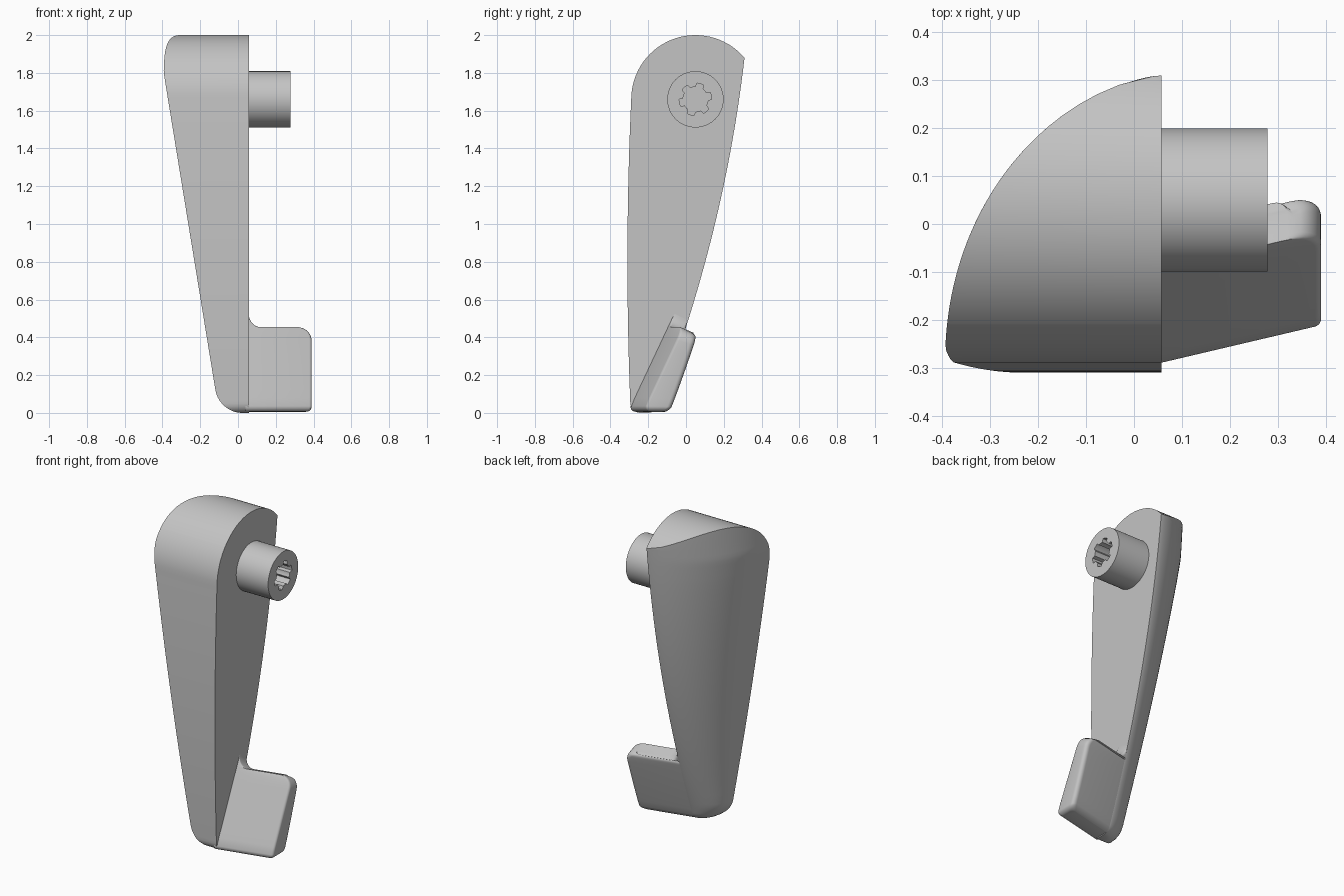
import bpy, bmesh
from math import sin, cos, pi, sqrt

cube = bpy.data.objects.get("Cube")
if cube:
    bpy.data.objects.remove(cube, do_unlink=True)

grey = bpy.data.materials.new("plain_grey")
grey.use_nodes = True
GREY = (0.55, 0.55, 0.55, 1)
grey.diffuse_color = GREY
grey.node_tree.nodes["Principled BSDF"].inputs["Base Color"].default_value = GREY


def loft(name, rings):
    """Skin a list of equal-length closed rings and cap both ends."""
    bm = bmesh.new()
    rows = [[bm.verts.new(p) for p in ring] for ring in rings]
    n = len(rows[0])
    for a, b in zip(rows, rows[1:]):
        for i in range(n):
            j = (i + 1) % n
            bm.faces.new((a[i], a[j], b[j], b[i]))
    bm.faces.new(rows[0])
    bm.faces.new(rows[-1])
    bmesh.ops.remove_doubles(bm, verts=bm.verts, dist=1e-5)
    bmesh.ops.recalc_face_normals(bm, faces=bm.faces)
    mesh = bpy.data.meshes.new(name)
    bm.to_mesh(mesh)
    bm.free()
    mesh.materials.append(grey)
    mesh.shade_smooth()
    mesh.set_sharp_from_angle(angle=pi / 6)
    obj = bpy.data.objects.new(name, mesh)
    bpy.context.collection.objects.link(obj)
    return obj


def rounding(d, r):
    """Inset of a quarter-round of radius r at distance d from its end."""
    return r - sqrt(max(0, r * r - (r - d) ** 2)) if d < r else 0


FLAT = 0.057                        # inner flat side of the handle
AXIS_Y, AXIS_Z, TOP_R = 0.05, 1.66, 0.34


def back_edge(z):
    """Back outline shared by the handle and the tab."""
    return -0.16 + 0.385 * z - 0.0719 * z * z - rounding(z, 0.04)


# Handle body: tapering sections with a curved back, rounded over at the top
def body_section(z, n=28):
    back = end = back_edge(z)
    front = -0.31 + 0.02 * ((z - 0.8) / 0.86) ** 2 + rounding(z, 0.05)
    left = max(-0.394, -0.10 - 0.163 * z) + rounding(z, 0.12)
    base = front
    if z > AXIS_Z:
        base = -0.29
        half = sqrt(max(0, TOP_R ** 2 - (z - AXIS_Z) ** 2))
        front, end = AXIS_Y - half, min(back, AXIS_Y + half)
    ring = [(FLAT, front, z)]
    for k in range(n + 1):
        y = front + (end - front) * sin(k / n * pi / 2)
        u = max(0, min(1, (y - base) / (back - base)))
        ring.append((FLAT - (FLAT - left) * (1 - u ** 2.1) ** 0.63, y, z))
    return ring + [(FLAT, end, z)]


heights = [0.12 * (1 - cos(i / 10 * pi / 2)) for i in range(10)]
heights += [0.12 + (AXIS_Z - 0.12) * i / 24 for i in range(24)]
heights += [AXIS_Z + TOP_R * sin(i / 20 * pi / 2) for i in range(21)]
heights = sorted(heights + [1.879])
loft("handle_body", [body_section(z) for z in heights])


# Thumb tab: leaning plate with rounded corners and a fillet into the body
LOW, HIGH, TIP, ROOT = 0.006, 0.455, 0.39, 0.04


def tab_section(z, right):
    u = min(1, (z - LOW) / (HIGH - LOW))
    z_back = z - 0.035 * u
    y_front = -0.285 + 0.47 * (z - 0.05) + rounding(z - LOW, 0.045)
    y_back = back_edge(z_back)
    if z < HIGH:
        y_back -= rounding(HIGH - z, 0.02)
    depth = y_back - y_front

    def point(x, t):
        y = y_front + t + 0.235 * (x - FLAT)
        return (x, y, z + (z_back - z) * t / depth)

    r = min(0.03, (right - ROOT) * 0.5, depth * 0.5)
    s = r * 0.4
    ring = [point(ROOT, 0)]
    for k in range(5):
        a = k / 4 * pi / 2
        ring.append(point(right - s + s * sin(a), s - s * cos(a)))
    for k in range(7):
        a = k / 6 * pi / 2
        ring.append(point(right - r + r * cos(a), depth - r + r * sin(a)))
    return ring + [point(ROOT, depth)]


steps = [i / 8 for i in range(9)]
corner = [1 - cos(s * pi / 2) for s in steps]
rows = [(LOW + 0.03 * c, TIP - rounding(0.03 * c, 0.03)) for c in corner]
rows += [(LOW + 0.03 + (HIGH - LOW - 0.1) * s, TIP) for s in steps[1:]]
rows += [(HIGH - 0.07 * c, TIP - rounding(0.07 * c, 0.07)) for c in corner[-2::-1]]
rows += [(HIGH + 0.07 * c, FLAT + rounding(0.07 * c, 0.07)) for c in corner]
loft("thumb_tab", [tab_section(z, right) for z, right in rows])


# Pivot peg: cylinder with a splined socket in its end
def peg_ring(x, radius):
    ring = []
    for i in range(72):
        a = i / 72 * 2 * pi
        r = radius(i)
        ring.append((x, AXIS_Y + r * cos(a), AXIS_Z + r * sin(a)))
    return ring


def rim(i):
    return 0.149


def spline(i):
    return 0.086 if i % 12 < 6 else 0.066


loft("pivot_peg", [peg_ring(0.04, rim), peg_ring(0.278, rim),
                   peg_ring(0.278, spline), peg_ring(0.09, spline)])
